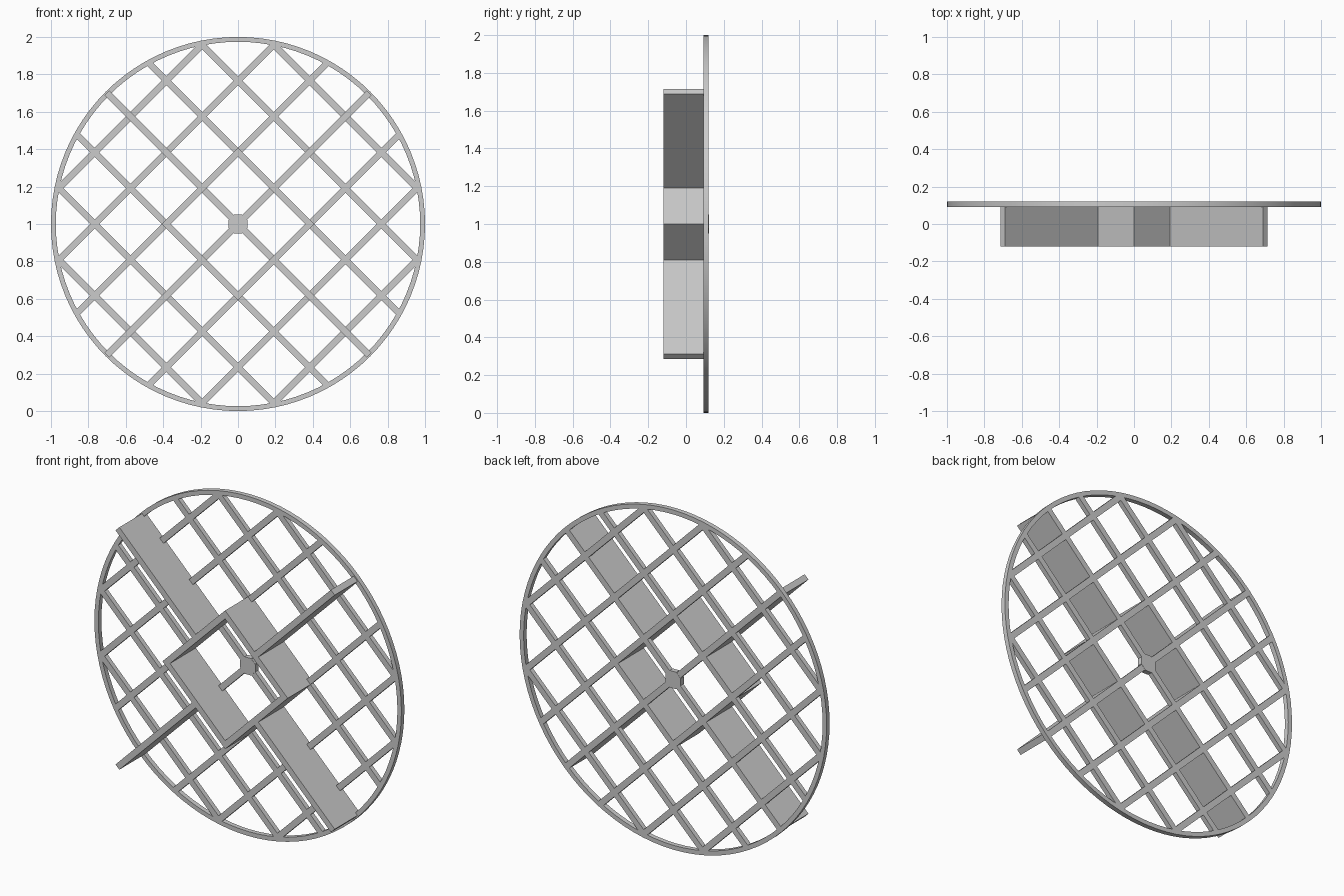
import bpy, bmesh
from math import sin, cos, pi, sqrt, radians
from mathutils import Matrix, Vector

if "Cube" in bpy.data.objects:
    bpy.data.objects.remove(bpy.data.objects["Cube"])

PITCH = 0.271             # spacing of the lattice bars
BAR_W = 0.035             # bar and plate thickness
BACK, MID, FRONT = 0.12, 0.092, -0.12
R_OUT, R_IN = 1.0, 0.974


def finish(name, bm):
    bmesh.ops.recalc_face_normals(bm, faces=bm.faces)
    mesh = bpy.data.meshes.new(name)
    bm.to_mesh(mesh)
    bm.free()
    ob = bpy.data.objects.new(name, mesh)
    bpy.context.collection.objects.link(ob)
    return ob


def box(bm, u0, u1, v0, v1, y0, y1, angle):
    """Box in a frame turned by angle in the front plane, about (0, 1)."""
    turn = Matrix.Translation((0, 0, 1)) @ Matrix.Rotation(-angle, 4, 'Y')
    mid = Matrix.Translation(((u0 + u1) / 2, (y0 + y1) / 2, (v0 + v1) / 2))
    size = Matrix.Diagonal((u1 - u0, y1 - y0, v1 - v0, 1))
    bmesh.ops.create_cube(bm, size=1, matrix=turn @ mid @ size)


# Outer ring: rectangular section swept round
bm = bmesh.new()
N = 96
section = [(R_OUT, MID), (R_OUT, BACK), (R_IN, BACK), (R_IN, MID)]
loops = []
for i in range(N):
    a = 2 * pi * i / N
    loops.append([bm.verts.new((r * cos(a), y, 1 + r * sin(a))) for r, y in section])
for i in range(N):
    p, q = loops[i], loops[(i + 1) % N]
    for j in range(4):
        k = (j + 1) % 4
        bm.faces.new((p[j], p[k], q[k], q[j]))
ring = finish("outer_ring", bm)
bpy.context.view_layer.objects.active = ring
ring.select_set(True)
bpy.ops.object.shade_smooth_by_angle(angle=radians(30))
ring.select_set(False)

# Lattice: seven bars in each diagonal direction, ending inside the ring
for name, ang in (("rising_bars", pi / 4), ("falling_bars", -pi / 4)):
    bm = bmesh.new()
    for k in range(-3, 4):
        v = k * PITCH
        half = sqrt(0.982 ** 2 - v * v)
        box(bm, -half, half, v - BAR_W / 2, v + BAR_W / 2, MID, BACK, ang)
    finish(name, bm)

# Centre hub
bm = bmesh.new()
bmesh.ops.create_cone(bm, cap_ends=True, segments=8, radius1=0.054, radius2=0.054,
                      depth=BACK - MID + 0.002,
                      matrix=Matrix.Translation((0, (BACK + MID) / 2, 1))
                      @ Matrix.Rotation(pi / 2, 4, 'X') @ Matrix.Rotation(pi / 8, 4, 'Z'))
finish("centre_hub", bm)

# Deep square frame round the hub and four spokes running out from its sides
frame, spokes = bmesh.new(), bmesh.new()
h = BAR_W / 2
for i in range(4):
    ang = pi / 4 + i * pi / 2
    box(frame, PITCH - h, PITCH + h, -PITCH - h, PITCH - h, FRONT, MID, ang)
    box(spokes, PITCH + h, 0.992, -h, h, FRONT, MID, ang)
finish("square_frame", frame)
finish("deep_spokes", spokes)
